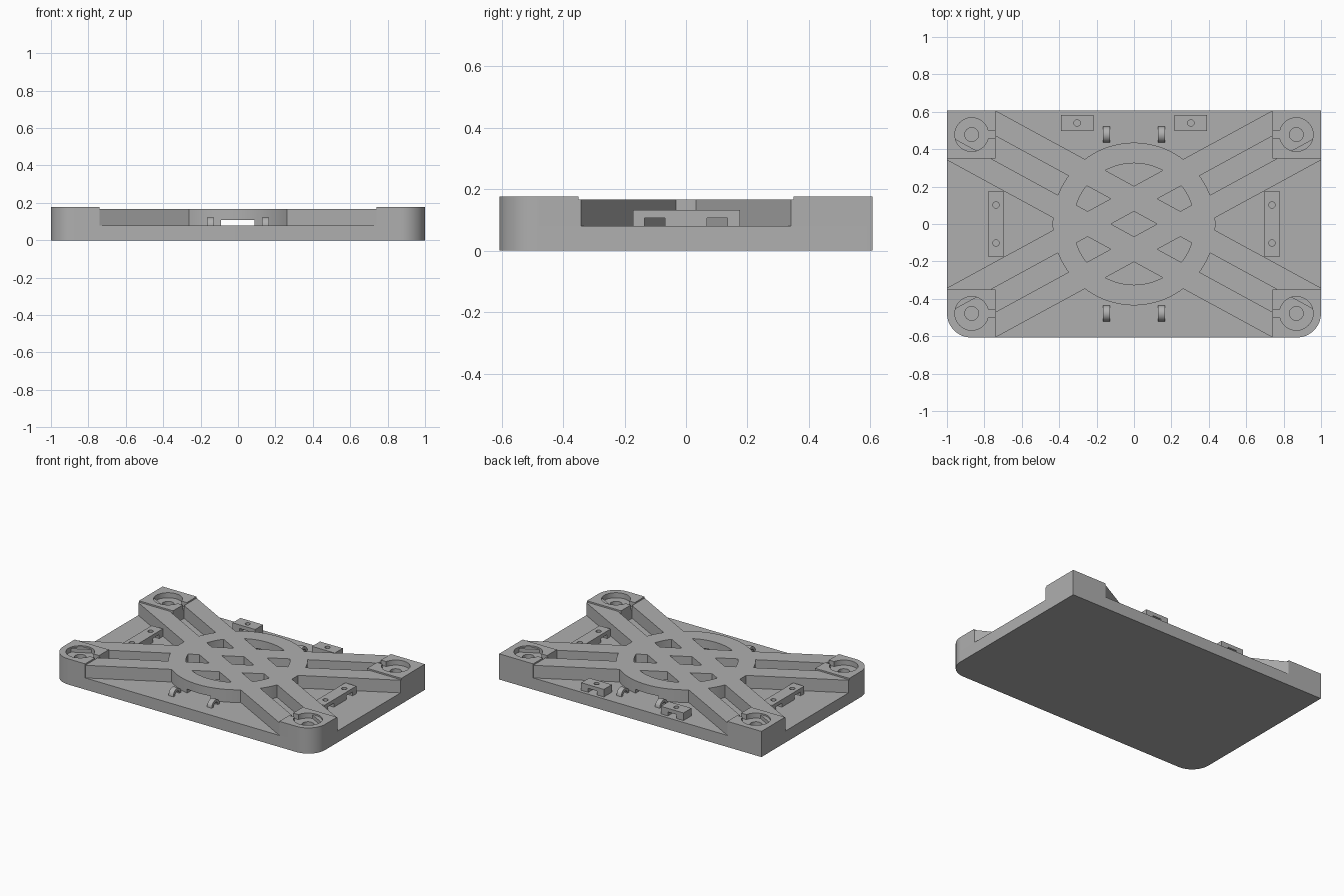
import bpy, bmesh
from math import sin, cos, pi, radians

cube = bpy.data.objects.get("Cube")
if cube:
    bpy.data.objects.remove(cube, do_unlink=True)

grey = bpy.data.materials.new("plain grey")
grey.use_nodes = True
colour = (0.43, 0.43, 0.43, 1)
grey.diffuse_color = colour
grey.node_tree.nodes["Principled BSDF"].inputs["Base Color"].default_value = colour

HALF_X, HALF_Y = 1.0, 0.607
FLOOR, RAIL_TOP, PAD_TOP = 0.08, 0.167, 0.177
PAD_X, PAD_Y = 0.74, 0.35
CORNER = 0.13
SLOPE = 0.545                      # direction of the diagonal rails
SLOT, BAND = 0.067, 0.203          # inner and outer offsets of a rail


def prism(name, points, z0, z1):
    """Extrude a flat outline between two heights."""
    bm = bmesh.new()
    face = bm.faces.new([bm.verts.new((x, y, z0)) for x, y in points])
    up = bmesh.ops.extrude_face_region(bm, geom=[face])["geom"]
    for v in up:
        if isinstance(v, bmesh.types.BMVert):
            v.co.z = z1
    bmesh.ops.recalc_face_normals(bm, faces=bm.faces)
    mesh = bpy.data.meshes.new(name)
    bm.to_mesh(mesh)
    bm.free()
    mesh.materials.append(grey)
    obj = bpy.data.objects.new(name, mesh)
    bpy.context.collection.objects.link(obj)
    return obj


def box(name, x0, x1, y0, y1, z0, z1):
    return prism(name, [(x0, y0), (x1, y0), (x1, y1), (x0, y1)], z0, z1)


def arc(cx, cy, r, start, end, steps):
    angles = [radians(start + (end - start) * i / steps) for i in range(steps + 1)]
    return [(cx + r * cos(a), cy + r * sin(a)) for a in angles]


def disc(name, cx, cy, r, z0, z1, steps=48):
    return prism(name, arc(cx, cy, r, 0, 360, steps)[:-1], z0, z1)


def combine(obj, other, operation="DIFFERENCE"):
    """Apply a boolean and remove the second object."""
    mod = obj.modifiers.new("boolean", "BOOLEAN")
    mod.operation, mod.solver, mod.object = operation, "EXACT", other
    graph = bpy.context.evaluated_depsgraph_get()
    mesh = bpy.data.meshes.new_from_object(obj.evaluated_get(graph))
    obj.modifiers.clear()
    obj.data = mesh
    bpy.data.objects.remove(other, do_unlink=True)


def smooth(obj):
    bpy.ops.object.select_all(action="DESELECT")
    obj.select_set(True)
    bpy.context.view_layer.objects.active = obj
    bpy.ops.object.shade_smooth_by_angle(angle=radians(30))


# Base plate with two rounded front corners
cx, cy = HALF_X - CORNER, -HALF_Y + CORNER
plate = prism("base_plate", arc(-cx, cy, CORNER, 180, 270, 16)
              + arc(cx, cy, CORNER, 270, 360, 16)
              + [(HALF_X, HALF_Y), (-HALF_X, HALF_Y)], 0, FLOOR)
smooth(plate)

# Crossed double rails joined with the centre ring
ring = disc("cross_frame", 0, 0, 0.435, FLOOR, RAIL_TOP, 96)
combine(ring, disc("ring_cutter", 0, 0, 0.325, 0, 1, 96))
rail = [(-HALF_X, SLOT - SLOPE * HALF_X), (PAD_X, SLOT + SLOPE * PAD_X),
        (PAD_X, BAND + SLOPE * PAD_X), (-HALF_X, BAND - SLOPE * HALF_X)]
for sx in (1, -1):
    for sy in (1, -1):
        combine(ring, prism("rail", [(sx * x, sy * y) for x, y in rail],
                            FLOOR, RAIL_TOP), "UNION")
# Cable tunnel running front to back under the frame
combine(ring, box("tunnel_cutter", -0.09, 0.087, -0.5, 0.5, 0.05, 0.108))
smooth(ring)

# Corner pads with stepped magnet recess and side channel
for sx, side in ((1, "left"), (-1, "right")):
    for sy, end in ((1, "back"), (-1, "front")):
        outer = [(HALF_X, HALF_Y)] if sy > 0 else arc(cx, -cy, CORNER, 0, 90, 16)
        outline = [(PAD_X, PAD_Y), (HALF_X, PAD_Y)] + outer + [(PAD_X, HALF_Y)]
        pad = prism(f"corner_pad_{end}_{side}",
                    [(sx * x, sy * y) for x, y in outline], FLOOR, PAD_TOP)
        px, py = sx * 0.868, sy * 0.478
        combine(pad, disc("recess_cutter", px, py, 0.09, 0.142, 1))
        combine(pad, disc("hole_cutter", px, py, 0.037, 0, 1, 32))
        combine(pad, box("channel_cutter", *sorted((sx * 0.7, sx * 0.8)),
                         py - 0.021, py + 0.021, 0.142, 1))
        smooth(pad)


def mount(name, x0, x1, y0, y1, holes, notch_axis):
    """Screw block with a notch and a screw hole at each position."""
    block = box(name, x0, x1, y0, y1, FLOOR, 0.132)
    for hx, hy in holes:
        wx, wy = (0.2, 0.033) if notch_axis == "x" else (0.033, 0.2)
        combine(block, box("notch_cutter", hx - wx, hx + wx, hy - wy, hy + wy, 0, 0.107))
        combine(block, disc("screw_cutter", hx, hy, 0.017, 0, 1, 24))
    smooth(block)


# Side and back screw blocks
for sx, side in ((1, "left"), (-1, "right")):
    a, b = sorted((sx * 0.695, sx * 0.78))
    mount(f"side_mount_{side}", a, b, -0.173, 0.175,
          [(sx * 0.738, -0.102), (sx * 0.738, 0.102)], "x")
    a, b = sorted((sx * 0.217, sx * 0.39))
    mount(f"back_mount_{side}", a, b, 0.497, 0.584, [(sx * 0.304, 0.54)], "y")

# Small half-round cable loops
loop = arc(0, 0, 0.043, 0, 180, 20) + arc(0, 0, 0.024, 180, 0, 20)
for sx, side in ((1, "left"), (-1, "right")):
    for sy, end in ((1, "back"), (-1, "front")):
        hook = prism(f"cable_loop_{end}_{side}", loop, -0.018, 0.018)
        hook.rotation_euler = (pi / 2, 0, pi / 2)
        hook.location = (sx * 0.147, sy * 0.478, FLOOR)
        smooth(hook)
